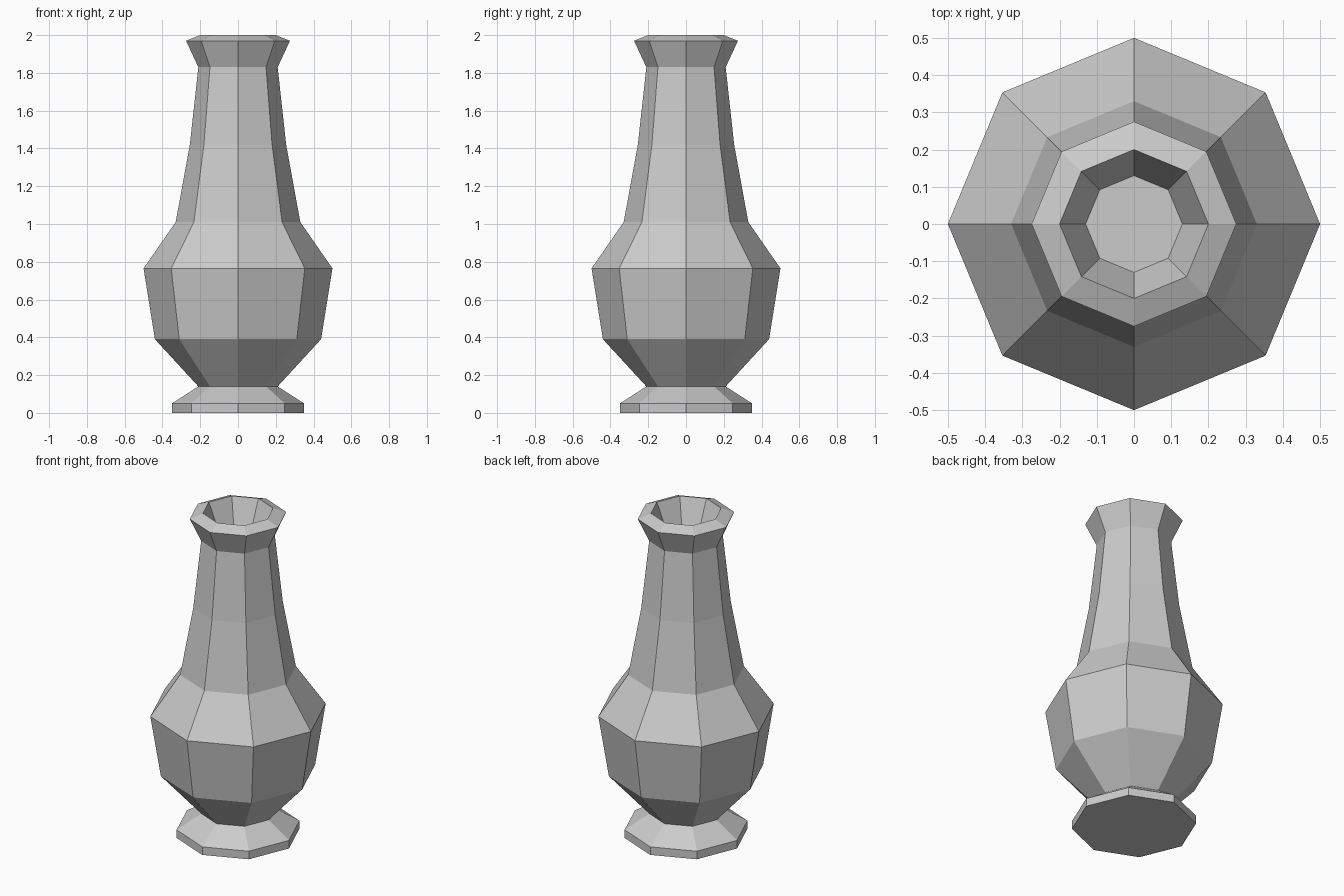
import bpy, bmesh
from math import cos, sin, pi

cube = bpy.data.objects.get("Cube")
if cube:
    bpy.data.objects.remove(cube, do_unlink=True)

SIDES = 8

# Plain grey ceramic
grey = bpy.data.materials.new("grey_ceramic")
grey.use_nodes = True
color = (0.6, 0.6, 0.6, 1)
grey.diffuse_color = color
grey.node_tree.nodes["Principled BSDF"].inputs["Base Color"].default_value = color

# (radius, height) from the foot up the outside and into the mouth
profile = [
    (0.35, 0), (0.35, 0.05), (0.21, 0.14),        # foot
    (0.44, 0.39), (0.5, 0.765), (0.33, 1.01),     # belly and shoulder
    (0.255, 1.42), (0.21, 1.83),                  # neck
    (0.275, 1.97), (0.2, 2.0), (0.13, 1.83),      # lip and throat
]


def lathe(name, points, material):
    """Sweep a profile into a closed faceted solid with flat end caps."""
    bm = bmesh.new()
    angles = [2 * pi * i / SIDES for i in range(SIDES)]
    rings = [[bm.verts.new((r * cos(a), r * sin(a), z)) for a in angles]
             for r, z in points]
    for low, high in zip(rings, rings[1:]):
        for i in range(SIDES):
            j = (i + 1) % SIDES
            bm.faces.new((low[i], low[j], high[j], high[i]))
    bm.faces.new(rings[0][::-1])
    bm.faces.new(rings[-1])
    bmesh.ops.recalc_face_normals(bm, faces=bm.faces)
    mesh = bpy.data.meshes.new(name)
    bm.to_mesh(mesh)
    bm.free()
    mesh.materials.append(material)
    obj = bpy.data.objects.new(name, mesh)
    bpy.context.collection.objects.link(obj)
    return obj


lathe("vase", profile, grey)
